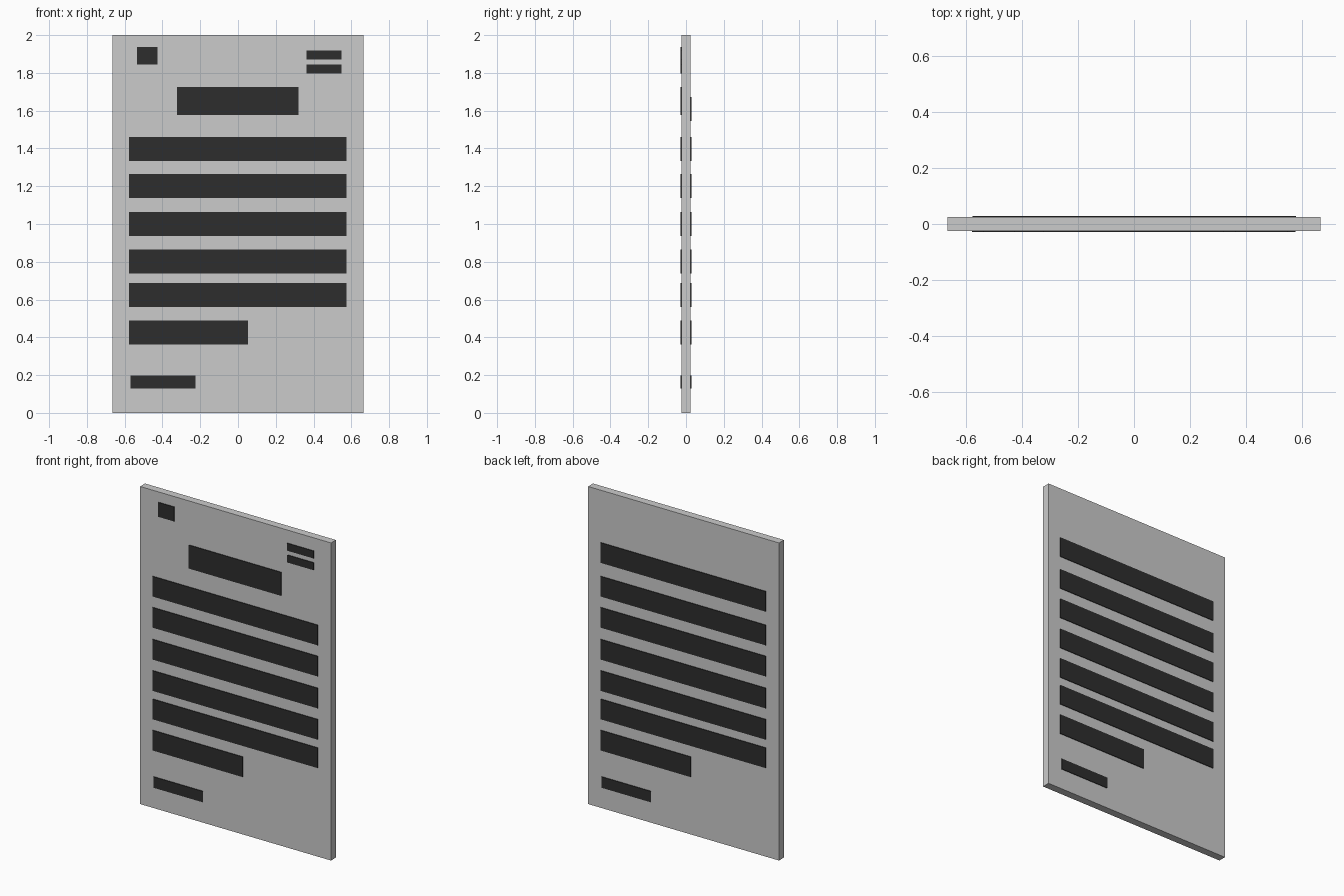
import bpy, bmesh

if "Cube" in bpy.data.objects:
    bpy.data.objects.remove(bpy.data.objects["Cube"])


def material(name, value):
    m = bpy.data.materials.new(name)
    m.diffuse_color = (value, value, value, 1)
    m.use_nodes = True
    m.node_tree.nodes["Principled BSDF"].inputs["Base Color"].default_value = m.diffuse_color
    return m


PAPER = material("light grey", 0.60)
INK = material("near black", 0.027)


def box(name, x0, x1, y0, y1, z0, z1, mat):
    bm = bmesh.new()
    bmesh.ops.create_cube(bm, size=1)
    for v in bm.verts:
        v.co = (v.co.x * (x1 - x0), v.co.y * (y1 - y0), v.co.z * (z1 - z0))
    mesh = bpy.data.meshes.new(name)
    bm.to_mesh(mesh)
    bm.free()
    mesh.materials.append(mat)
    ob = bpy.data.objects.new(name, mesh)
    ob.location = ((x0 + x1) / 2, (y0 + y1) / 2, (z0 + z1) / 2)
    bpy.context.collection.objects.link(ob)


FACE, OUT = 0.0245, 0.029   # panel half depth, plate outer surface


def plate(name, x0, x1, z0, z1, back=False):
    if back:   # turned half round, so x is flipped
        box(name, -x1, -x0, FACE - 0.001, OUT, z0, z1, INK)
    else:
        box(name, x0, x1, -OUT, -FACE + 0.001, z0, z1, INK)


# Sheet
box("panel", -0.665, 0.665, -FACE, FACE, 0, 2, PAPER)

# Heading plates, front only
plate("corner_square", -0.536, -0.425, 1.845, 1.936)
plate("corner_bar_upper", 0.362, 0.547, 1.872, 1.919)
plate("corner_bar_lower", 0.362, 0.547, 1.798, 1.845)
plate("title_bar", -0.323, 0.32, 1.576, 1.724)

# Text bars on both sides
for side, back in (("front", False), ("back", True)):
    rows = [1.396, 1.2, 0.999, 0.802, 0.623]
    if back:
        rows.insert(0, 1.608)
    for i, z in enumerate(rows):
        plate(f"{side}_long_bar_{i + 1}", -0.577, 0.575, z - 0.0635, z + 0.0635, back)
    plate(f"{side}_short_bar", -0.577, 0.052, 0.363, 0.49, back)
    plate(f"{side}_footer_bar", -0.568, -0.225, 0.13, 0.199, back)
